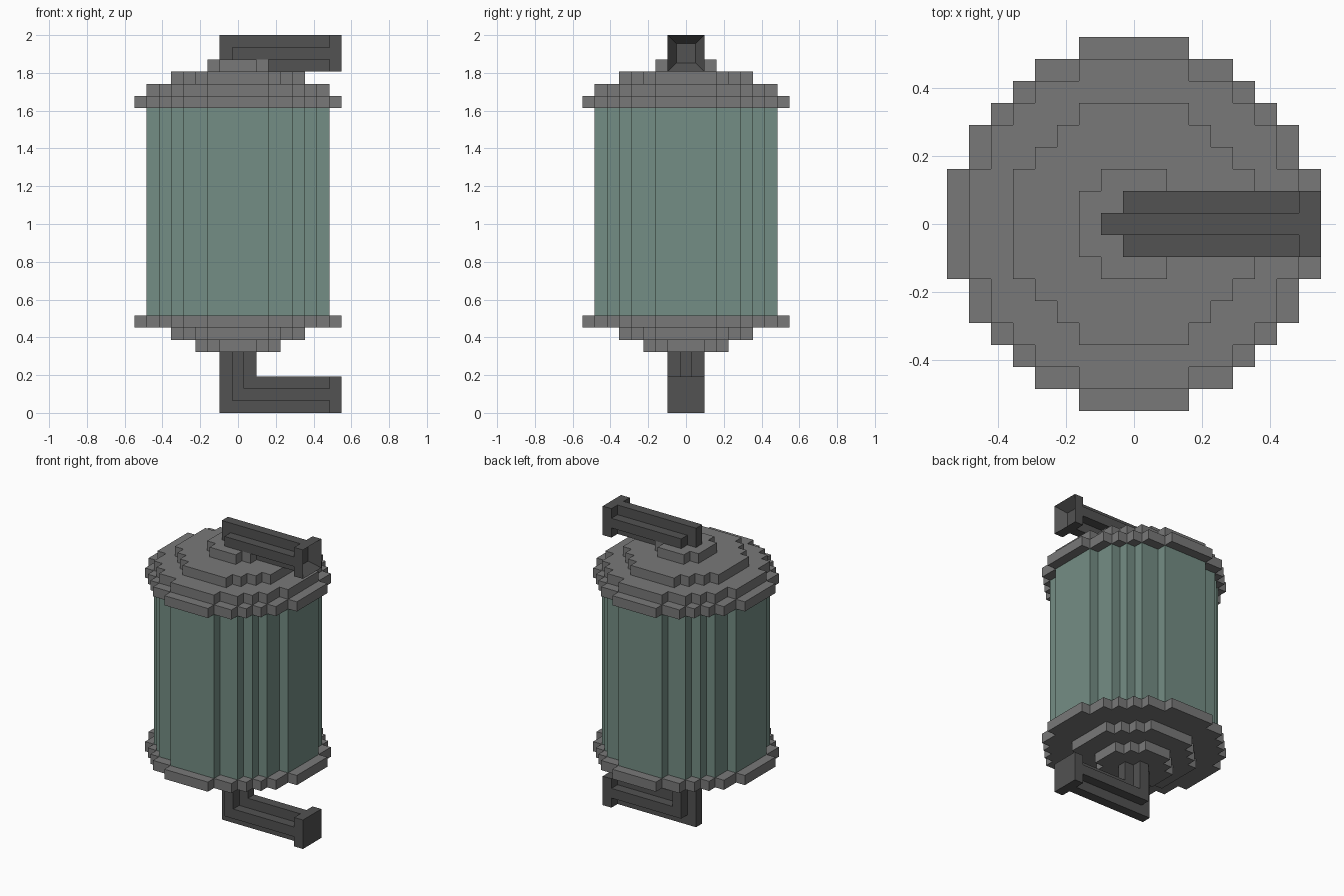
import bpy
import bmesh
from mathutils import Vector

cube = bpy.data.objects.get("Cube")
if cube:
    bpy.data.objects.remove(cube, do_unlink=True)

U = 2 / 31  # one block of the stepped grid


def material(name, r, g, b):
    m = bpy.data.materials.new(name)
    m.use_nodes = True
    m.diffuse_color = (r, g, b, 1)
    m.node_tree.nodes["Principled BSDF"].inputs["Base Color"].default_value = (r, g, b, 1)
    return m


GREY = material("mid grey", 0.19, 0.19, 0.19)
DARK = material("dark grey", 0.085, 0.085, 0.085)
GREEN = material("dull green", 0.175, 0.27, 0.232)


def finish(name, bm, mat):
    bmesh.ops.recalc_face_normals(bm, faces=bm.faces[:])
    bmesh.ops.scale(bm, vec=(U, U, U), verts=bm.verts[:])
    mesh = bpy.data.meshes.new(name)
    bm.to_mesh(mesh)
    bm.free()
    mesh.materials.append(mat)
    obj = bpy.data.objects.new(name, mesh)
    bpy.context.collection.objects.link(obj)


def prism(bm, points, direction):
    """Extrude a closed outline along a direction."""
    face = bm.faces.new([bm.verts.new(p) for p in points])
    out = bmesh.ops.extrude_face_region(bm, geom=[face], use_keep_orig=True)
    verts = [v for v in out["geom"] if isinstance(v, bmesh.types.BMVert)]
    bmesh.ops.translate(bm, vec=Vector(direction), verts=verts)


def stepped_disc(name, halves, z0, z1, mat):
    """Disc with a stair-stepped rim; halves gives the reach of each row from the middle."""
    q = []
    for j, h in enumerate(halves):
        after = halves[j + 1] if j + 1 < len(halves) else None
        if after != h:
            q.append((h + 0.5, j + 0.5))
            if after is not None:
                q.append((after + 0.5, j + 0.5))
    ring = q + [(-x, y) for x, y in q[::-1]]
    ring += [(-x, -y) for x, y in q] + [(x, -y) for x, y in q[::-1]]
    bm = bmesh.new()
    prism(bm, [(x, y, z0) for x, y in ring], (0, 0, z1 - z0))
    finish(name, bm, mat)


def rect(x0, x1, z0, z1):
    return [(x0, z0), (x1, z0), (x1, z1), (x0, z1)]


def handle(name, web, rib, z0, socket):
    """Cross-shaped beam: tall web, a rib on each side, and a square end block."""
    bm = bmesh.new()
    prism(bm, [(x, -0.5, z) for x, z in web], (0, 1, 0))
    for side in (-1, 1):
        prism(bm, [(x, side * 0.5, z) for x, z in rib], (0, side, 0))
    prism(bm, [(x, -1.5, z) for x, z in rect(7.5, 8.5, z0, z0 + 3)], (0, 3, 0))
    if socket:
        bmesh.ops.recalc_face_normals(bm, faces=bm.faces[:])
        ends = [f for f in bm.faces if f.calc_center_median().x > 8.4]
        bmesh.ops.inset_individual(bm, faces=ends, thickness=1, depth=0)
        for f in ends:
            bmesh.ops.translate(bm, vec=(-1, 0, 0), verts=f.verts[:])
    finish(name, bm, DARK)


# Stepped rim shapes, from the widest to the smallest
FLANGE = [8, 8, 8, 7, 7, 6, 5, 4, 2]
DRUM = [7, 7, 7, 6, 6, 5, 4, 2]
COLLAR = [5, 5, 5, 4, 3, 2]
BOSS = [3, 3, 2, 1]
KNOB = [2, 2, 1]

# Drum and end caps
stepped_disc("drum_body", DRUM, 8, 25, GREEN)
stepped_disc("lower_boss", BOSS, 5, 6, GREY)
stepped_disc("lower_collar", COLLAR, 6, 7, GREY)
stepped_disc("lower_flange", FLANGE, 7, 8, GREY)
stepped_disc("upper_flange", FLANGE, 25, 26, GREY)
stepped_disc("upper_cap", DRUM, 26, 27, GREY)
stepped_disc("upper_collar", COLLAR, 27, 28, GREY)
stepped_disc("upper_knob", KNOB, 28, 29, GREY)

# Top arm with a socket in its end
handle("top_arm", rect(-1.5, 7.5, 28, 31), rect(-0.5, 7.5, 29, 30), 28, True)

# Bottom crank: upright post bending into an arm
handle("bottom_crank",
       [(-1.5, 0), (7.5, 0), (7.5, 3), (1.5, 3), (1.5, 5), (-1.5, 5)],
       [(-0.5, 1), (7.5, 1), (7.5, 2), (0.5, 2), (0.5, 5), (-0.5, 5)],
       0, False)
